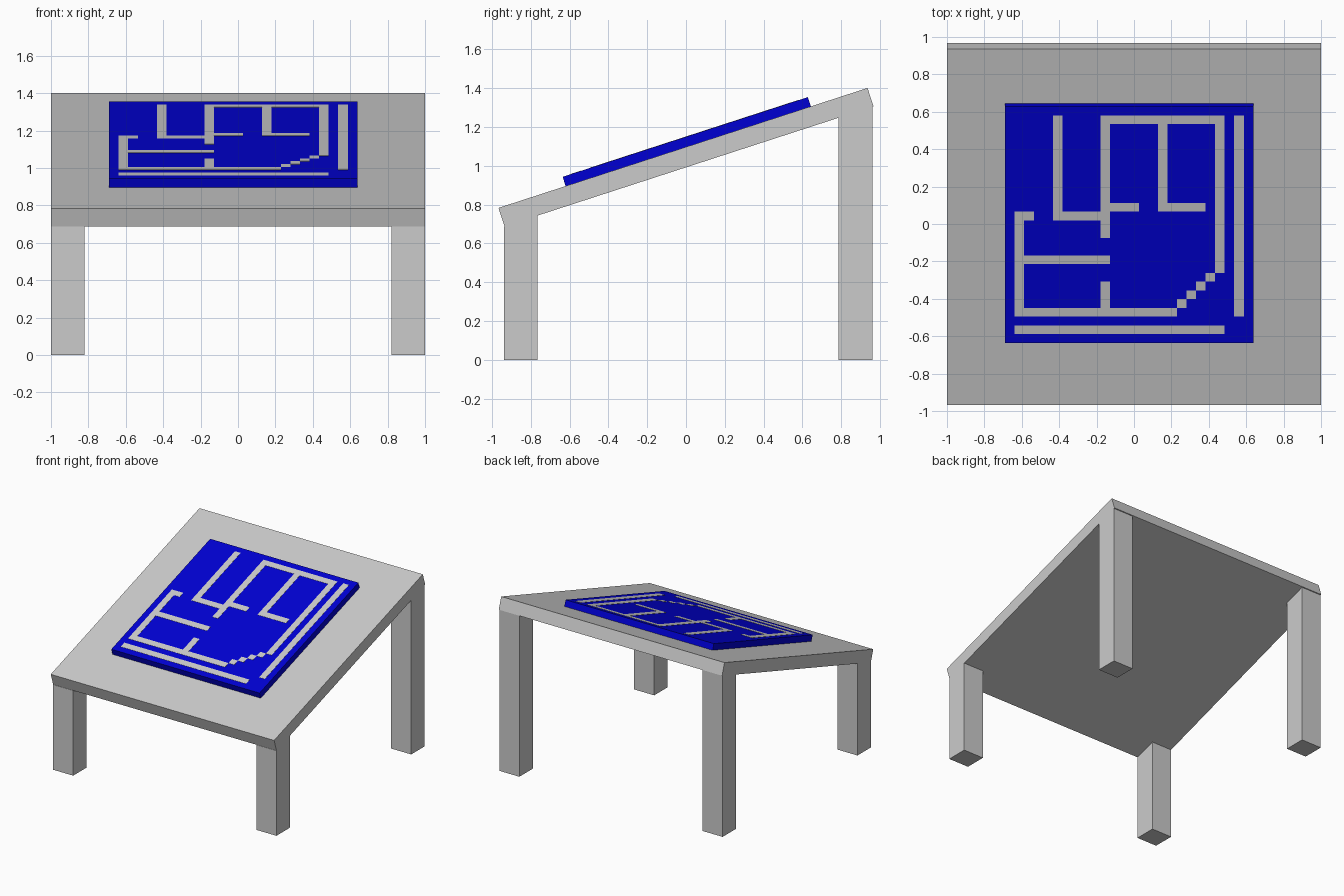
import bpy, bmesh, math
from mathutils import Matrix

if "Cube" in bpy.data.objects:
    bpy.data.objects.remove(bpy.data.objects["Cube"])

ANGLE = math.radians(18)
TILT = Matrix.Translation((0, 0, 1.045)) @ Matrix.Rotation(ANGLE, 4, 'X')


def add_box(bm, lo, hi):
    size = [h - l for l, h in zip(lo, hi)]
    mid = [(h + l) / 2 for l, h in zip(lo, hi)]
    m = Matrix.Translation(mid) @ Matrix.Diagonal((*size, 1))
    return bmesh.ops.create_cube(bm, size=1, matrix=m)['verts']


def finish(name, bm, matrix=None):
    mesh = bpy.data.meshes.new(name)
    bm.to_mesh(mesh)
    bm.free()
    ob = bpy.data.objects.new(name, mesh)
    bpy.context.collection.objects.link(ob)
    if matrix:
        ob.matrix_world = matrix
    return ob


# Sloping table top
bm = bmesh.new()
add_box(bm, (-1, -1, -0.05), (1, 1, 0.05))
finish("table_top", bm, TILT)


# Legs, cut to the slope of the underside and mirrored left to right
def under_z(y):
    return 1.045 - 0.05 / math.cos(ANGLE) + y * math.tan(ANGLE)


for name, y0, y1 in (("front_legs", -0.937, -0.765), ("back_legs", 0.787, 0.96)):
    bm = bmesh.new()
    for v in add_box(bm, (0.82, y0, 0), (1, y1, 0.5)):
        if v.co.z > 0.1:
            v.co.z = under_z(v.co.y)
    legs = finish(name, bm)
    legs.modifiers.new("mirror", 'MIRROR')

# Blue plan board lying on the top
X0, X1, Y0, Y1 = -0.689, 0.638, -0.636, 0.693
bm = bmesh.new()
add_box(bm, (X0, Y0, 0.05), (X1, Y1, 0.1))
board = finish("plan_board", bm, TILT)
blue = bpy.data.materials.new("board_blue")
blue.diffuse_color = (0.0, 0.0, 0.65, 1)
blue.use_nodes = True
blue.node_tree.nodes["Principled BSDF"].inputs["Base Color"].default_value = blue.diffuse_color
board.data.materials.append(blue)

# Floor plan lines on a 26 x 27 cell grid: first and end column, first and end row
CX, CY = (X1 - X0) / 26, (Y1 - Y0) / 27
lines = [
    (1, 23, 1, 2), (1, 18, 3, 4), (24, 25, 3, 26),           # outer borders
    (1, 2, 4, 15), (2, 3, 14, 15), (2, 11, 9, 10),           # left rooms
    (5, 6, 15, 26), (5, 10, 14, 15), (10, 11, 4, 7),
    (10, 11, 12, 26), (11, 23, 25, 26), (11, 14, 15, 16),    # right rooms
    (16, 17, 15, 25), (17, 21, 15, 16), (22, 23, 8, 25),
]
lines += [(18 + i, 19 + i, 4 + i, 5 + i) for i in range(4)]  # stepped corner
bm = bmesh.new()
for c0, c1, r0, r1 in lines:
    add_box(bm, (X0 + c0 * CX, Y0 + r0 * CY, 0.09),
            (X0 + c1 * CX, Y0 + r1 * CY, 0.1015))
finish("plan_lines", bm, TILT)
